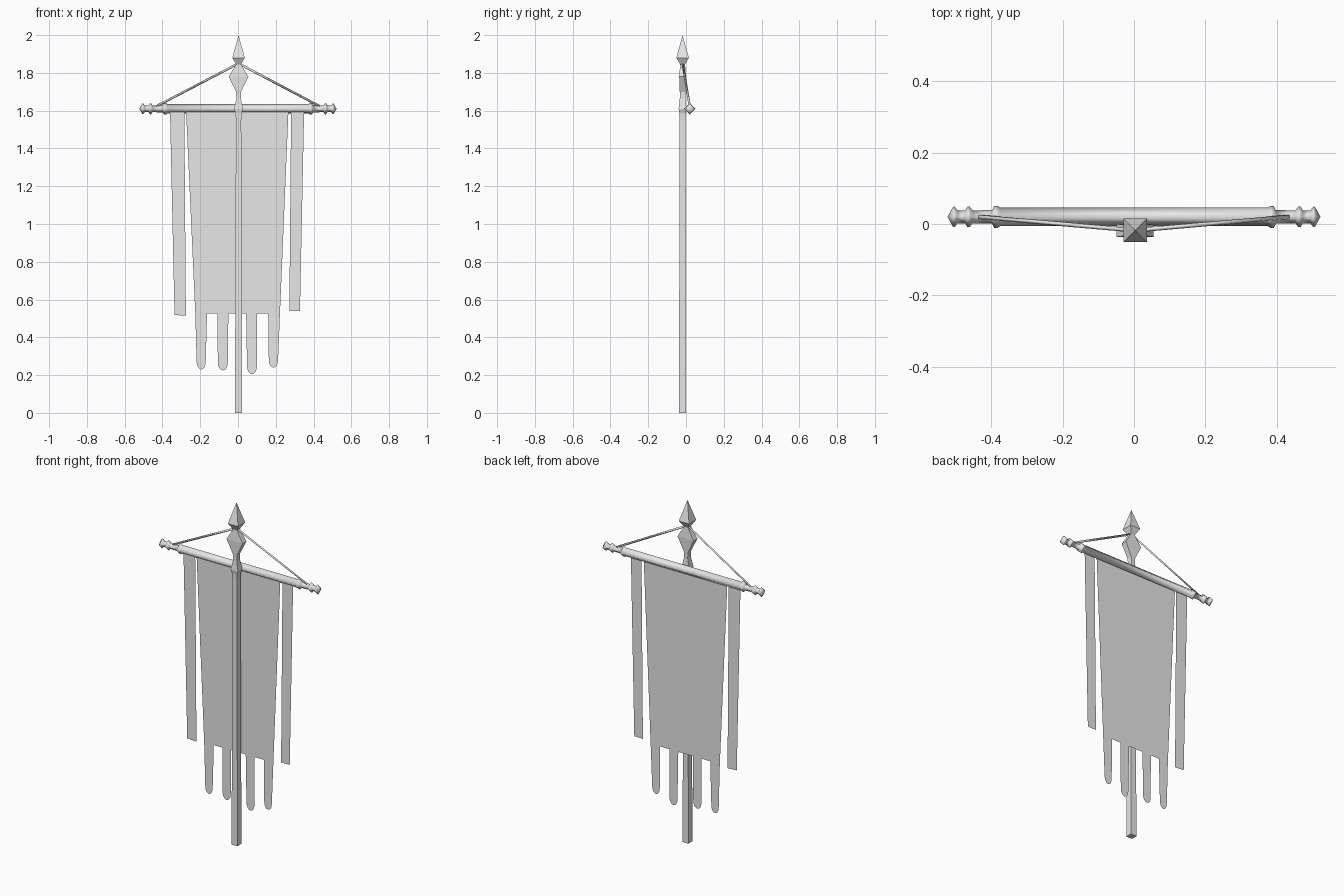
import bpy, bmesh, math
from mathutils import Vector

if "Cube" in bpy.data.objects:
    bpy.data.objects.remove(bpy.data.objects["Cube"])

grey = bpy.data.materials.new("plain_grey")
grey.diffuse_color = (0.8, 0.8, 0.8, 1)
grey.use_nodes = True
grey.node_tree.nodes["Principled BSDF"].inputs["Base Color"].default_value = grey.diffuse_color

POLE_X, POLE_Y = 0.003, -0.018
BAR_Y, BAR_Z = 0.02, 1.61
CLOTH_Y = 0.01


def finish(bm, name, smooth=False):
    me = bpy.data.meshes.new(name)
    bm.to_mesh(me)
    bm.free()
    me.materials.append(grey)
    for p in me.polygons:
        p.use_smooth = smooth
    ob = bpy.data.objects.new(name, me)
    bpy.context.collection.objects.link(ob)
    return ob


def loft(name, rings, smooth=False):
    """Skin a list of four-point rings and close both ends."""
    bm = bmesh.new()
    loops = [[bm.verts.new(p) for p in ring] for ring in rings]
    for a, b in zip(loops, loops[1:]):
        for k in range(4):
            j = (k + 1) % 4
            bm.faces.new((a[k], a[j], b[j], b[k]))
    bm.faces.new(loops[0])
    bm.faces.new(loops[-1])
    bmesh.ops.remove_doubles(bm, verts=bm.verts, dist=0.0003)
    bmesh.ops.recalc_face_normals(bm, faces=bm.faces)
    return finish(bm, name, smooth)


def sheet(name, outlines):
    """Flat cloth pieces from (x, z) outlines."""
    bm = bmesh.new()
    for pts in outlines:
        bm.faces.new([bm.verts.new((x, CLOTH_Y, z)) for x, z in pts])
    return finish(bm, name)


# Square pole with collar, flat leaf and spear point: z, half width, half depth
pole = [(0, .019, .019), (1.55, .014, .016), (1.585, .016, .017),
        (1.61, .024, .021), (1.635, .018, .018), (1.665, .012, .015),
        (1.70, .013, .015), (1.78, .052, .018), (1.845, .013, .013),
        (1.88, .033, .033), (2.0, .0001, .0001)]
loft("pole_and_spear", [[(POLE_X + sx * w, POLE_Y + sy * d, z)
                         for sx, sy in ((-1, -1), (1, -1), (1, 1), (-1, 1))]
                        for z, w, d in pole])

# Crossbar with turned flanges, mirrored profile: x, radius
half = [(.375, .026), (.381, .031), (.391, .031), (.397, .019), (.452, .018),
        (.460, .029), (.466, .029), (.473, .018), (.494, .018),
        (.502, .029), (.507, .027), (.522, .0001)]
profile = [(-x, r) for x, r in reversed(half)] + half
loft("crossbar", [[(x, BAR_Y + r * math.cos(k * math.pi / 2),
                    BAR_Z + r * math.sin(k * math.pi / 2)) for k in range(4)]
                  for x, r in profile], smooth=True)

# Two stay ropes from the spear neck to the bar ends
for side, name in ((-1, "left_rope"), (1, "right_rope")):
    a = Vector((POLE_X, POLE_Y, 1.85))
    b = Vector((side * .435, BAR_Y, 1.622))
    d = (b - a).normalized()
    u = d.cross(Vector((0, 1, 0))).normalized()
    v = d.cross(u)
    r = .006
    loft(name, [[p + u * r, p + v * r, p - u * r, p - v * r] for p in (a, b)],
         smooth=True)

# Main cloth panel, tapering downwards
TOP, HEM = 1.60, .525
sheet("banner_cloth", [[(-.275, TOP), (-.226, HEM), (.222, HEM), (.267, TOP)]])

# Round-ended tails: upper left, upper right, lower left, lower right, bottom z
tails = [(-.226, -.164, -.219, -.171, .23), (-.108, -.051, -.107, -.054, .225),
         (.043, .101, .048, .100, .205), (.160, .222, .163, .212, .24)]
outlines = []
for x0, x1, x2, x3, z in tails:
    c, w = (x2 + x3) / 2, (x3 - x2) / 2
    arc = [(c - w * math.cos(math.pi * k / 8),
            z + .04 - .04 * math.sin(math.pi * k / 8)) for k in range(9)]
    outlines.append([(x0, HEM)] + arc + [(x1, HEM)])
sheet("banner_tails", outlines)

# Long ribbons at each side
sheet("side_ribbons", [
    [(-.36, TOP), (-.336, .518), (-.276, .515), (-.284, TOP)],
    [(.281, TOP), (.272, .54), (.328, .54), (.35, TOP)]])
